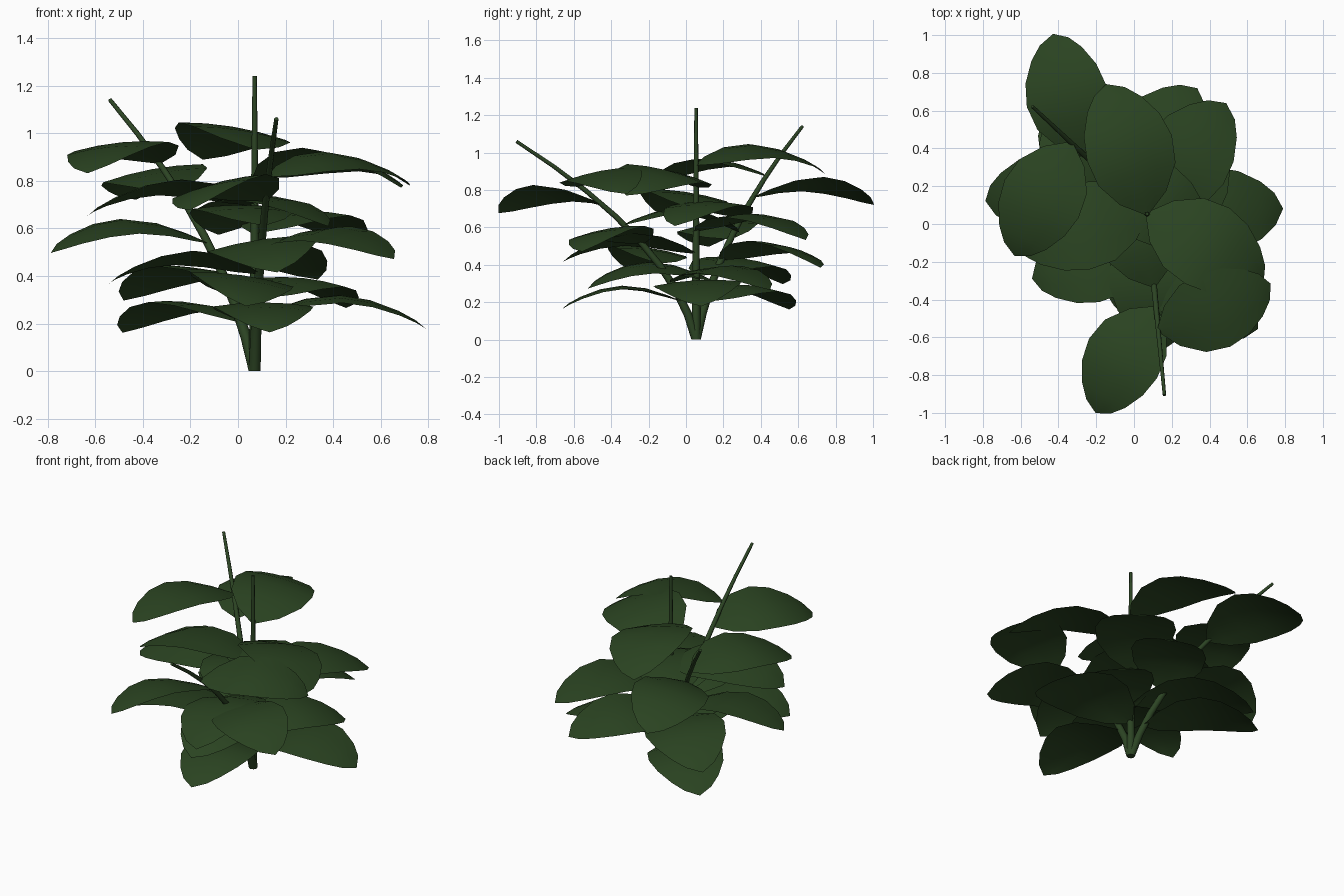
import bpy, bmesh, math
from mathutils import Matrix, Vector

if "Cube" in bpy.data.objects:
    bpy.data.objects.remove(bpy.data.objects["Cube"])


def material(name, color):
    m = bpy.data.materials.new(name)
    m.diffuse_color = (*color, 1)
    m.use_nodes = True
    m.node_tree.nodes["Principled BSDF"].inputs["Base Color"].default_value = m.diffuse_color
    return m


LEAF = material("leaf green", (0.023, 0.056, 0.015))
STEM = material("stem green", (0.025, 0.058, 0.017))

BASE = Vector((0.07, 0.054, 0))


def make_object(name, bm, mat):
    bmesh.ops.recalc_face_normals(bm, faces=bm.faces)
    for f in bm.faces:
        f.smooth = True
    me = bpy.data.meshes.new(name)
    bm.to_mesh(me)
    bm.free()
    me.materials.append(mat)
    ob = bpy.data.objects.new(name, me)
    bpy.context.collection.objects.link(ob)
    return ob


# Point on a stem at height z; stems bend outward quadratically
def stem_point(s, z):
    out = s["a"] * z + s["b"] * z * z
    return BASE + Vector((s["dir"][0] * out, s["dir"][1] * out, z))


# Tapered, bent, capped stem tube
def make_stem(s, sides=8, rings=9):
    bm = bmesh.new()
    loops = []
    for i in range(rings):
        t = i / (rings - 1)
        z = t * s["top"]
        p = stem_point(s, z)
        tangent = (stem_point(s, z + 0.01) - stem_point(s, z - 0.01)).normalized()
        q = Vector((0, 0, 1)).rotation_difference(tangent if i else Vector((0, 0, 1)))
        r = 0.025 + (0.009 - 0.025) * t
        loops.append([bm.verts.new(p + q @ Vector((r * math.cos(a), r * math.sin(a), 0)))
                      for a in (2 * math.pi * k / sides for k in range(sides))])
    for lo, hi in zip(loops, loops[1:]):
        for k in range(sides):
            n = (k + 1) % sides
            bm.faces.new((lo[k], lo[n], hi[n], hi[k]))
    bm.faces.new(loops[0][::-1])
    bm.faces.new(loops[-1])
    ob = make_object(s["name"] + "_stem", bm, STEM)
    for f in (ob.data.polygons[-1], ob.data.polygons[-2]):
        f.use_smooth = False


# Leaf stations: distance along, half width, height (for a unit-length leaf)
PROFILE = [(0, 0.02, 0), (0.12, 0.18, 0.05), (0.30, 0.30, 0.108), (0.50, 0.33, 0.13),
           (0.68, 0.295, 0.1), (0.84, 0.21, 0.04), (0.94, 0.12, -0.015)]


# Broad arched leaf growing from a stem
def make_leaf(name, root, azimuth, roll, length):
    bm = bmesh.new()
    rows = []
    for x, w, z in PROFILE:
        rows.append([bm.verts.new((x, w * c, z - 0.08 * w * c * c))
                     for c in (-1, -0.5, 0, 0.5, 1)])
    tip = bm.verts.new((1, 0, -0.065))
    for a, b in zip(rows, rows[1:]):
        for k in range(4):
            bm.faces.new((a[k], b[k], b[k + 1], a[k + 1]))
    for k in range(4):
        bm.faces.new((rows[-1][k], tip, rows[-1][k + 1]))
    bm.transform(Matrix.Translation(root)
                 @ Matrix.Rotation(math.radians(azimuth), 4, 'Z')
                 @ Matrix.Rotation(math.radians(roll), 4, 'X')
                 @ Matrix.Scale(length, 4))
    make_object(name, bm, LEAF)


# Three stems, each with seven leaves spiralling by the golden angle
# (turn = small extra azimuth per leaf, rolls = sideways tilt per leaf)
STEMS = [
    dict(name="centre", dir=(0, 0), a=0, b=0, top=1.24, first=107, hi=0.935, lo=0.225,
         length=0.72, rolls=(9, -12, 8, 0, 8, 6, 3), turn=(0, 0, 0, 0, 0, 0, 0)),
    dict(name="back", dir=(-1, 0.934), a=0.214, b=0.28, top=1.14, first=243, hi=0.875, lo=0.205,
         length=0.67, rolls=(5, -10, 0, -8, -8, -8, 4), turn=(0, 0, 0, 0, 0, 0, 0)),
    dict(name="front", dir=(0.095, -1), a=0.238, b=0.63, top=1.06, first=22, hi=0.82, lo=0.205,
         length=0.645, rolls=(10, 12, 0, 8, 8, 5, 0), turn=(0, -5, 0, 0, 0, 0, -2)),
]
for s in STEMS:
    make_stem(s)
    for i, roll in enumerate(s["rolls"]):
        z = s["hi"] + (s["lo"] - s["hi"]) * i / 6
        make_leaf(f'{s["name"]}_leaf_{i + 1}', stem_point(s, z),
                  s["first"] - 137.5 * i + s["turn"][i], roll, s["length"])
